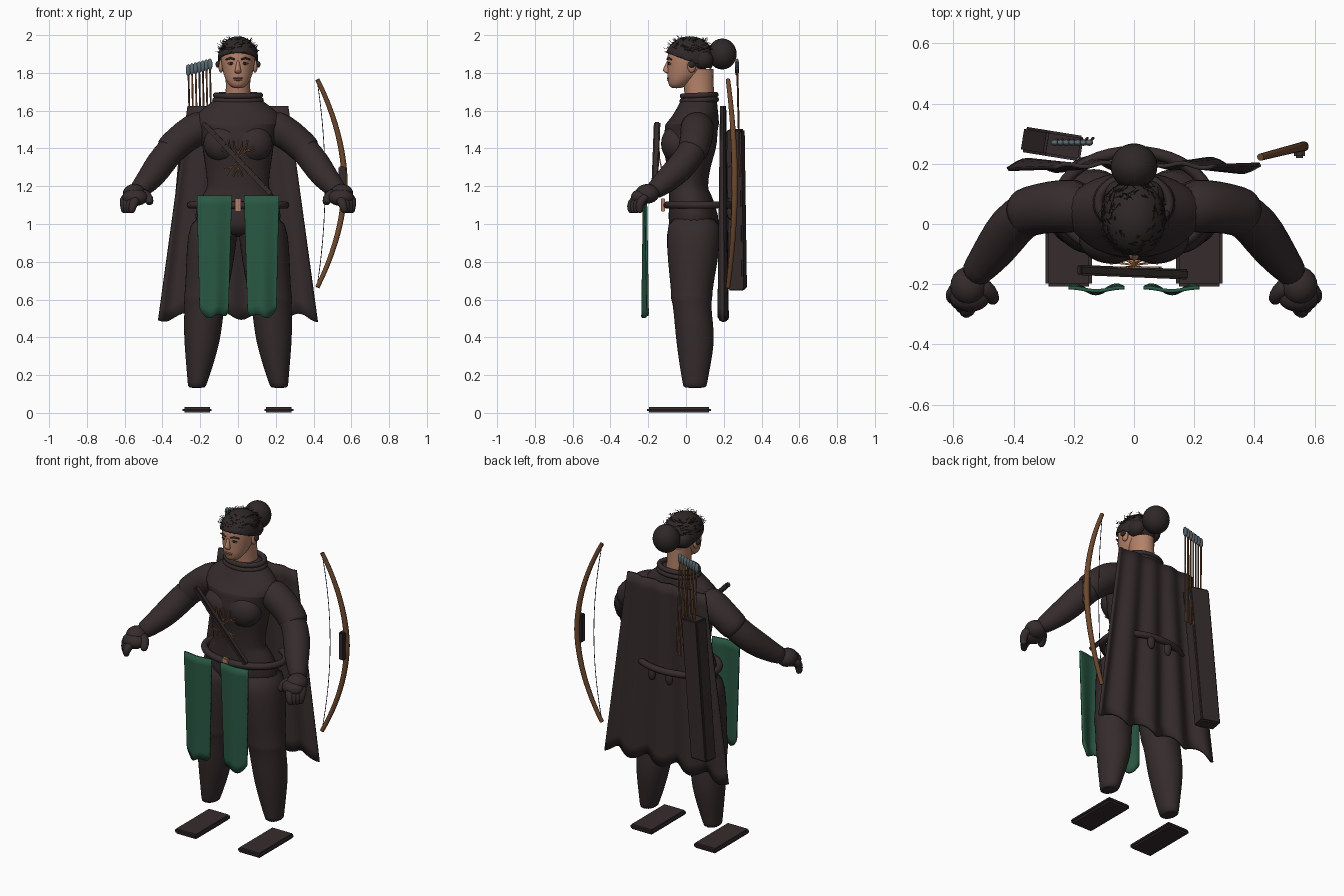
import bpy, bmesh, random
from math import sin, cos, pi, radians
from mathutils import Vector, Matrix

random.seed(4)
if "Cube" in bpy.data.objects:
    bpy.data.objects.remove(bpy.data.objects["Cube"])


def material(name, *rgb):
    m = bpy.data.materials.new(name)
    m.use_nodes = True
    m.diffuse_color = (*rgb, 1)
    m.node_tree.nodes["Principled BSDF"].inputs["Base Color"].default_value = (*rgb, 1)
    return m


CLOTH = material("dark cloth", .036, .0245, .0255)
HAIR = material("black hair", .028, .0205, .0205)
SKIN = material("skin", .45, .22, .14)
LIPS = material("lips", .34, .135, .1)
GREEN = material("green cloth", .022, .098, .057)
WOOD = material("bow wood", .155, .065, .027)
COPPER = material("copper thread", .42, .17, .065)
STEEL = material("grey feather", .1, .14, .16)
EYE = material("eye white", .4, .33, .28)


def finish(bm, name, mat, sub=0, mirror=False, thick=0, angle=40):
    """Turn a bmesh into a shaded object with its modifiers."""
    bmesh.ops.recalc_face_normals(bm, faces=bm.faces)
    me = bpy.data.meshes.new(name)
    bm.to_mesh(me)
    bm.free()
    ob = bpy.data.objects.new(name, me)
    bpy.context.collection.objects.link(ob)
    me.materials.append(mat)
    if mirror:
        ob.modifiers.new("mirror", "MIRROR")
    if thick:
        s = ob.modifiers.new("thickness", "SOLIDIFY")
        s.thickness, s.offset = thick, 0
    if sub:
        ob.modifiers.new("smooth", "SUBSURF").levels = sub
    bpy.ops.object.select_all(action="DESELECT")
    ob.select_set(True)
    bpy.context.view_layer.objects.active = ob
    bpy.ops.object.shade_smooth_by_angle(angle=radians(angle))
    return ob


def skin_rings(bm, rings):
    rings = [[bm.verts.new(p) for p in r] for r in rings]
    n = len(rings[0])
    for a, b in zip(rings, rings[1:]):
        for i in range(n):
            bm.faces.new((a[i], a[(i + 1) % n], b[(i + 1) % n], b[i]))
    bm.faces.new(rings[0])
    bm.faces.new(rings[-1])


def loft(name, rows, mat, n=20, **kw):
    """Stack of level ellipses: centre x, centre y, z, radius x, radius y."""
    bm = bmesh.new()
    skin_rings(bm, [[(x + a * cos(2 * pi * i / n), y + b * sin(2 * pi * i / n), z)
                     for i in range(n)] for x, y, z, a, b in rows])
    return finish(bm, name, mat, angle=60, **kw)


def tubes(name, paths, mat, n=12, **kw):
    """Round tubes along paths of x, y, z, radius."""
    bm = bmesh.new()
    for path in paths:
        pts, rings = [Vector(p[:3]) for p in path], []
        for i, p in enumerate(pts):
            t = (pts[min(i + 1, len(pts) - 1)] - pts[max(i - 1, 0)]).normalized()
            u = t.cross(Vector((.3, 1, .1))).normalized()
            v = t.cross(u)
            rings.append([p + path[i][3] * (u * cos(2 * pi * k / n) + v * sin(2 * pi * k / n))
                          for k in range(n)])
        skin_rings(bm, rings)
    return finish(bm, name, mat, angle=60, **kw)


def balls(name, items, mat, seg=20, **kw):
    """Ellipsoids given as centre and radii."""
    bm = bmesh.new()
    for c, r in items:
        bmesh.ops.create_uvsphere(bm, u_segments=seg, v_segments=seg // 2, radius=1,
                                  matrix=Matrix.Translation(c) @ Matrix.Diagonal((*r, 1)))
    return finish(bm, name, mat, **kw)


def box(name, c, size, mat, tilt=0, turn=0, bevel=.006, **kw):
    bm = bmesh.new()
    m = (Matrix.Translation(c) @ Matrix.Rotation(turn, 4, "Z") @ Matrix.Rotation(tilt, 4, "Y")
         @ Matrix.Diagonal((*size, 1)))
    bmesh.ops.create_cube(bm, size=1, matrix=m)
    bmesh.ops.bevel(bm, geom=bm.edges[:], offset=bevel, segments=2, affect="EDGES")
    return finish(bm, name, mat, **kw)


def sheet(name, cols, rows, point, mat, **kw):
    """Cloth from a function of across (-1..1) and down (0..1)."""
    bm = bmesh.new()
    g = [[bm.verts.new(point(2 * i / cols - 1, j / rows)) for i in range(cols + 1)]
         for j in range(rows + 1)]
    for a, b in zip(g, g[1:]):
        for i in range(cols):
            bm.faces.new((a[i], a[i + 1], b[i + 1], b[i]))
    return finish(bm, name, mat, angle=50, **kw)


def ring(name, c, rx, ry, r, mat, slope=0, n=40):
    bm = bmesh.new()
    g = [[bm.verts.new((c[0] + (rx + r * cos(b)) * cos(a), c[1] + (ry + r * cos(b)) * sin(a),
                        c[2] + r * sin(b) + slope * sin(a)))
          for b in [2 * pi * k / 10 for k in range(10)]] for a in [2 * pi * k / n for k in range(n)]]
    for i in range(n):
        for k in range(10):
            p, q = g[i], g[(i + 1) % n]
            bm.faces.new((p[k], q[k], q[(k + 1) % 10], p[(k + 1) % 10]))
    return finish(bm, name, mat)


# Body, with a raised yoke over the chest
loft("torso", [(0, .045, .93, .15, .11), (0, .042, 1.0, .24, .142), (0, .035, 1.09, .225, .125),
               (0, .02, 1.165, .185, .112), (0, .014, 1.18, .168, .105), (0, .012, 1.22, .165, .106),
               (0, .015, 1.3, .174, .115), (0, .018, 1.38, .188, .138), (0, .02, 1.43, .193, .147),
               (0, .03, 1.515, .212, .14), (0, .03, 1.522, .224, .148), (0, .05, 1.57, .235, .124),
               (0, .06, 1.615, .185, .109), (0, .068, 1.655, .125, .097), (0, .07, 1.69, .1, .085)],
     CLOTH, sub=1)
balls("bust", [((.075, -.048, 1.425), (.108, .084, .1))], CLOTH, seg=28, mirror=True)
for i in range(2):
    ring("collar_roll", (0, .07, 1.655 + .026 * i), .122 - .004 * i, .09 - .002 * i, .015, CLOTH, .004)
loft("leg", [(.115, .04, 1.05, .12, .128), (.135, .043, .95, .134, .15), (.148, .035, .8, .128, .133),
             (.168, .03, .63, .114, .108), (.172, .03, .605, .119, .113), (.176, .03, .585, .108, .102),
             (.185, .042, .47, .103, .103), (.19, .05, .38, .096, .103), (.203, .048, .25, .072, .083),
             (.216, .047, .15, .05, .064), (.219, .047, .13, .047, .062)], CLOTH, sub=1, mirror=True)
box("foot_slab", (.217, -.037, .016), (.155, .34, .03), CLOTH, bevel=.01, mirror=True)

# Arms, sleeves and hands
tubes("arm", [[(.15, .06, 1.53, .09), (.27, .057, 1.475, .082), (.355, .038, 1.392, .076),
               (.408, -.005, 1.325, .079), (.458, -.08, 1.25, .073), (.515, -.15, 1.19, .054),
               (.54, -.18, 1.17, .048)]], CLOTH, n=16, sub=1, mirror=True)
tubes("sleeve", [[(.14, .06, 1.535, .093), (.24, .06, 1.495, .091), (.315, .052, 1.435, .085),
                  (.368, .035, 1.383, .085), (.373, .032, 1.377, .065)]], CLOTH, n=16, sub=1, mirror=True)
balls("palm", [((.55, -.205, 1.16), (.06, .064, .052)), ((.545, -.24, 1.14), (.068, .052, .045))],
      CLOTH, mirror=True)
fingers = [[(.53 + .018 * k, -.225 + .008 * k, 1.15, .026), (.545 + .02 * k, -.28 + .014 * k, 1.13, .028),
            (.56 + .014 * k, -.297 + .016 * k, 1.09, .024), (.565 + .012 * k, -.285 + .014 * k, 1.055, .017)]
           for k in range(4)]
fingers.append([(.53, -.2, 1.16, .034), (.49, -.215, 1.155, .036), (.47, -.24, 1.135, .03),
                (.465, -.26, 1.1, .018)])
tubes("fingers", fingers, CLOTH, n=8, sub=1, mirror=True)

# Head and face
loft("neck", [(0, .072, 1.64, .075, .075), (0, .068, 1.72, .064, .079), (0, .06, 1.82, .067, .085)], SKIN)
loft("head", [(0, -.05, 1.718, .024, .025), (0, -.045, 1.732, .047, .047), (0, -.02, 1.77, .071, .08),
              (0, .008, 1.82, .085, .107), (0, .013, 1.88, .094, .114), (0, .015, 1.93, .09, .11),
              (0, .02, 1.965, .064, .08), (0, .02, 1.98, .03, .04)], SKIN, sub=1)
loft("nose", [(0, -.088, 1.796, .01, .01), (0, -.098, 1.802, .02, .018), (0, -.105, 1.814, .017, .022),
              (0, -.097, 1.84, .01, .014), (0, -.09, 1.87, .008, .01)], SKIN, n=12, sub=1)
balls("ear", [((.09, .03, 1.835), (.014, .022, .034))], SKIN, mirror=True)
balls("earring", [((.106, .03, 1.845), (.013, .018, .018))], HAIR, seg=12, mirror=True)
balls("lips", [((0, -.091, 1.772), (.026, .011, .006)), ((0, -.09, 1.763), (.022, .011, .006))], LIPS)
balls("eye", [((.036, -.082, 1.848), (.015, .01, .006))], EYE, mirror=True)
balls("iris", [((.036, -.089, 1.848), (.007, .006, .006))], HAIR, seg=12, mirror=True)
tubes("eyelid", [[(.018, -.092, 1.849, .002), (.036, -.093, 1.856, .003), (.054, -.082, 1.85, .002)]],
      HAIR, n=6, mirror=True)
tubes("eyebrow", [[(.016, -.1, 1.871, .004), (.04, -.094, 1.879, .006), (.064, -.077, 1.87, .004)]],
      HAIR, n=6, mirror=True)

# Hair cap cut along a sloping hairline, swept sides, bun and loose wisps
bm = bmesh.new()
bmesh.ops.create_uvsphere(bm, u_segments=32, v_segments=20, radius=1,
                          matrix=Matrix.Translation((0, .02, 1.878)) @ Matrix.Diagonal((.103, .126, .113, 1)))
bmesh.ops.bisect_plane(bm, geom=bm.verts[:] + bm.edges[:] + bm.faces[:], plane_co=(0, -.1, 1.905),
                       plane_no=(0, .36, 1), clear_inner=True)
finish(bm, "hair_cap", HAIR, thick=.006)
balls("swept_side_hair", [((.055, .085, 1.87), (.045, .06, .05))], HAIR, mirror=True)
balls("hair_bun", [((0, .192, 1.9), (.078, .076, .082))], HAIR, seg=28)
wisps = []
for i in range(120):
    a, h = random.uniform(0, 2 * pi), random.uniform(.25, .9)
    w = (1 - h * h) ** .5
    path = []
    for k in range(4):
        s = 1 + .08 * k * random.random()
        b = a + .06 * k * random.choice((-1, 1))
        path.append((.105 * w * s * cos(b), .02 + .124 * w * s * sin(b),
                     min(1.997, 1.878 + .113 * (h * s + .05 * random.uniform(-1, 1))), .0013))
    wisps.append(path)
tubes("loose_wisps", wisps, HAIR, n=4)

# Belt with hanging loops, buckle, strap and chest embroidery
ring("belt", (0, .07, 1.1), .252, .17, .02, CLOTH)
for x in (-.05, .07):
    balls("belt_pouch", [((x, .235, 1.065), (.025, .018, .045))], CLOTH, seg=14)
box("buckle", (0, -.122, 1.1), (.034, .022, .07), SKIN, bevel=.003)
box("chest_strap", (-.005, -.16, 1.347), (.52, .034, .026), CLOTH, tilt=.81, turn=-.04)
twigs = [[(0, 1.25), (0, 1.35), (0, 1.45)]]
for s in (-1, 1):
    twigs += [[(0, 1.35), (s * .04, 1.385), (s * .085, 1.41)], [(s * .03, 1.38), (s * .045, 1.41), (s * .05, 1.445)],
              [(0, 1.37), (s * .02, 1.41), (s * .022, 1.44)], [(s * .05, 1.39), (s * .075, 1.385), (s * .09, 1.39)],
              [(0, 1.33), (s * .035, 1.3), (s * .06, 1.255)], [(s * .035, 1.3), (s * .06, 1.295), (s * .08, 1.3)],
              [(0, 1.3), (s * .015, 1.275), (s * .025, 1.25)]]
tubes("embroidered_twigs", [[(x, -.145 + .2 * max(0, 1.37 - z), z, .0035) for x, z in t] for t in twigs],
      COPPER, n=6)

# Cape and front panels
sheet("cape", 48, 16, lambda u, t: (
    u * (.265 + .155 * t), .2 + (.006 + .014 * t) * sin(u * 13) - .01 * u * u,
    1.625 - t * (1.112 + .02 * sin(u * 13 + 1) + .012 * u * u)), CLOTH, thick=.014)
sheet("front_panel", 24, 14, lambda u, t: (
    .125 + .002 * t + u * (.093 - .016 * t), -.217 - (.005 + .009 * t) * cos(u * 3.4),
    1.15 - t * (.638 - .035 * u ** 6 + .01 * sin(u * 5))), GREEN, thick=.012, mirror=True)

# Quiver and arrows
box("quiver", (-.272, .266, 1.075), (.125, .085, .85), CLOTH, tilt=.09, turn=-.16, bevel=.008)
shafts, feathers = [], []
for k in range(7):
    x, z = -.262 + .019 * k, 1.795 + .005 * k
    shafts.append([(x + .012, .285, 1.25, .005), (x, .272, z, .005)])
    feathers.append(((x - .001, .27, z + .02), (.015, .011, .032)))
tubes("arrow_shafts", shafts, WOOD, n=6)
balls("arrow_feathers", feathers, STEEL, seg=10)

# Bow, grip and string
bow, string = [], []
for k in range(25):
    s = k / 12 - 1
    z = 1.215 + .55 * s
    bow.append((.42 + .144 * (1 - abs(s) ** 1.9), .222 + .036 * (1 - s * s), z, .017 - .005 * abs(s)))
    string.append((.418 + .043 * (1 - s * s), .222 + .02 * (1 - s * s), z, .002))
tubes("bow", [bow], WOOD)
tubes("bow_string", [string], CLOTH, n=5)
box("bow_grip", (.55, .24, 1.22), (.036, .04, .17), CLOTH)
